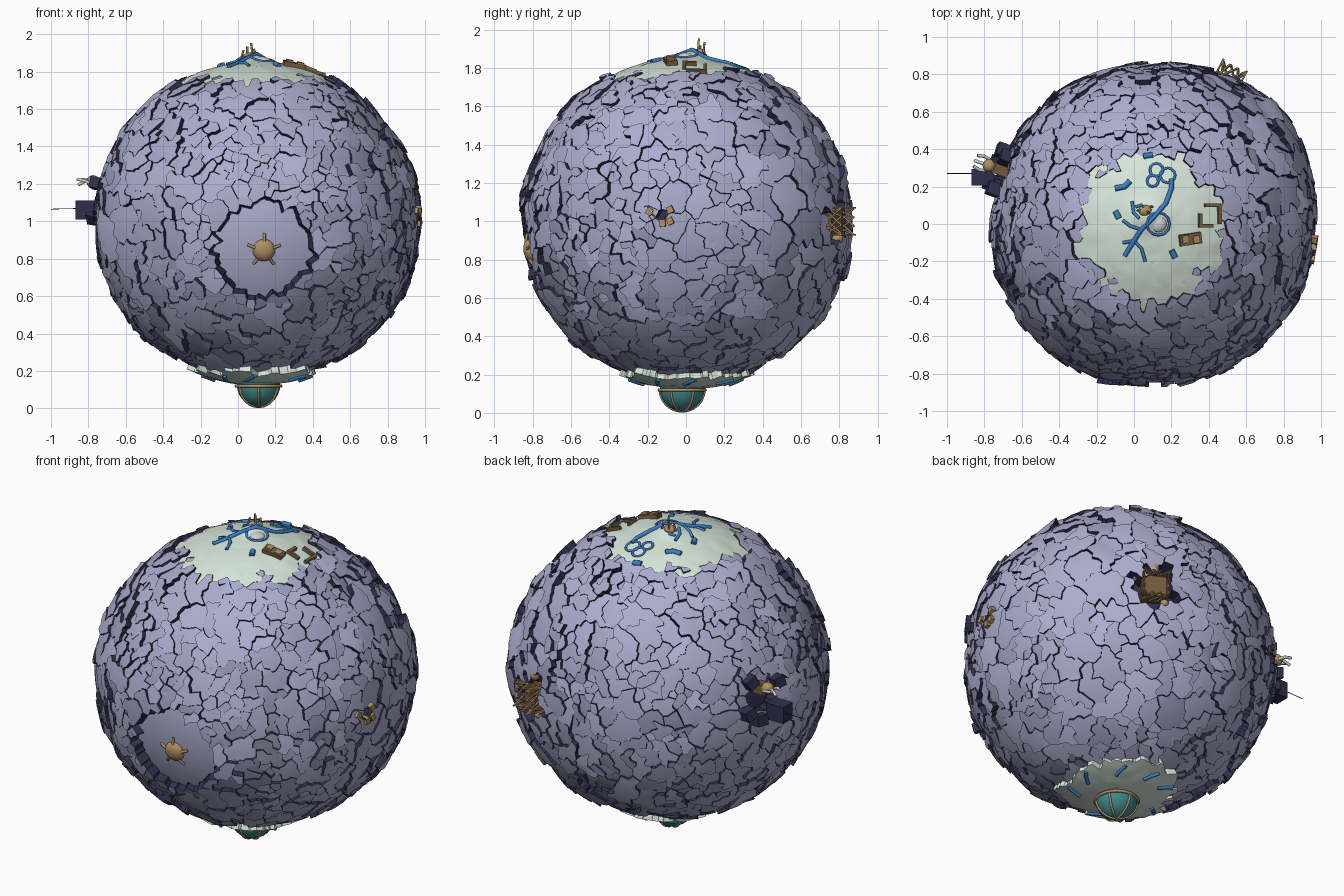
import bpy, bmesh, math, random
from mathutils import Vector, Matrix, kdtree, noise

random.seed(7)
if "Cube" in bpy.data.objects:
    bpy.data.objects.remove(bpy.data.objects["Cube"])

CENTRE = Vector((0.1, 0, 1.0))
R = 0.856


def material(name, rgb):
    m = bpy.data.materials.new(name)
    m.use_nodes = True
    m.diffuse_color = (*rgb, 1)
    m.node_tree.nodes["Principled BSDF"].inputs["Base Color"].default_value = (*rgb, 1)
    return m


ROCK = material("lavender rock", (0.41, 0.42, 0.62))
NAVY = material("dark navy rock", (0.03, 0.028, 0.075))
ICE = material("pale green ice", (0.67, 0.78, 0.69))
BLUE = material("river blue", (0.04, 0.22, 0.58))
GOLD = material("gold brown", (0.44, 0.28, 0.13))
BRONZE = material("dark bronze", (0.18, 0.11, 0.05))
TEAL = material("teal glass", (0.05, 0.25, 0.26))
WHITE = material("grey white", (0.6, 0.63, 0.6))


def add_mesh(name, bm, mats):
    me = bpy.data.meshes.new(name)
    bm.to_mesh(me)
    bm.free()
    for m in mats:
        me.materials.append(m)
    ob = bpy.data.objects.new(name, me)
    bpy.context.collection.objects.link(ob)
    return ob


def smooth(ob, angle=35):
    bpy.ops.object.select_all(action='DESELECT')
    ob.select_set(True)
    bpy.context.view_layer.objects.active = ob
    bpy.ops.object.shade_smooth_by_angle(angle=math.radians(angle))


def frame(d, r):
    """Local frame on the ground: z outward, y up (or back, on the caps)."""
    d = Vector(d).normalized()
    up = Vector((0, 1, 0)) if abs(d.z) > 0.7 else Vector((0, 0, 1))
    x = up.cross(d).normalized()
    return Matrix.Translation(CENTRE + d * r) @ Matrix((x, d.cross(x), d)).transposed().to_4x4()


def box(name, mat, M, loc, size, turn=0):
    bm = bmesh.new()
    T = M @ Matrix.Translation(loc) @ Matrix.Rotation(turn, 4, 'Z') @ Matrix.Diagonal((*size, 1))
    bmesh.ops.create_cube(bm, size=1, matrix=T)
    add_mesh(name, bm, [mat])


def ball(name, mat, M, size):
    bm = bmesh.new()
    bmesh.ops.create_uvsphere(bm, u_segments=24, v_segments=14, radius=1,
                              matrix=M @ Matrix.Diagonal((*size, 1)))
    smooth(add_mesh(name, bm, [mat]))


def tube(name, mat, paths, radius, M=Matrix(), closed=False):
    cu = bpy.data.curves.new(name, 'CURVE')
    cu.dimensions = '3D'
    cu.bevel_depth = radius
    cu.bevel_resolution = 1
    cu.use_fill_caps = True
    for pts in paths:
        sp = cu.splines.new('POLY')
        sp.points.add(len(pts) - 1)
        sp.use_cyclic_u = closed
        for p, co in zip(sp.points, pts):
            p.co = (*(M @ Vector(co)), 1)
    cu.materials.append(mat)
    bpy.context.collection.objects.link(bpy.data.objects.new(name, cu))


def circle(x, y, r, n=12, z=0):
    return [(x + r * math.cos(i * math.tau / n), y + r * math.sin(i * math.tau / n), z) for i in range(n)]


# Regions of the ground
CRATER = Vector((0.04, -0.84, -0.16)).normalized()
TOP = Vector((-0.01, -0.02, 0.86)).normalized()
BOTTOM = Vector((0, -0.01, -1))
MOUND = Vector((-0.02, 0.04, 0.86)).normalized()
LATTICE = Vector((0.41, 0.79, 0.0)).normalized()
LEFT_POST = Vector((-0.87, 0.31, 0.15)).normalized()
RIGHT_POST = Vector((0.85, -0.13, 0.03)).normalized()


def ice_height(d):
    swell = 0.022 if d.z < 0 else 0.04 * math.exp(-(d.angle(MOUND) / 0.09) ** 2)
    return swell + 0.005 * noise.noise(d * 12)


def region(d):
    wobble = 0.08 * noise.noise(d * 7) + 0.07 * noise.noise(d * 19)
    if d.angle(TOP) < 0.46 + wobble:
        return "ice top"
    if d.angle(BOTTOM) < 0.37 + wobble:
        return "ice bottom"
    if d.angle(CRATER) < 0.31:
        return "crater"
    if d.angle(LATTICE) < 0.15 + wobble or d.angle(LEFT_POST) < 0.12 + wobble:
        return "hole"
    if d.angle(RIGHT_POST) < 0.04 + wobble * 0.5:
        return "hole"
    return None


# Spread cells over the sphere and group them into irregular plates
COUNT, PLATES = 5000, 800
hull = bmesh.new()
for i in range(COUNT):
    z = 1 - (2 * i + 1) / COUNT
    a = i * math.pi * (3 - math.sqrt(5))
    s = math.sqrt(1 - z * z)
    v = Vector((s * math.cos(a), s * math.sin(a), z)) + Vector([random.gauss(0, 0.017) for _ in range(3)])
    hull.verts.new(v.normalized())
bmesh.ops.convex_hull(hull, input=hull.verts[:])
hull.normal_update()
tree = kdtree.KDTree(PLATES)
for i in range(PLATES):
    tree.insert(Vector([random.gauss(0, 1) for _ in range(3)]).normalized(), i)
tree.balance()
plate = {v: region(v.co) or tree.find(v.co)[1] for v in hull.verts}
groups = {}
for v, key in plate.items():
    groups.setdefault(key, []).append(v)

# Raise every plate as its own slab with dark sides
bm = bmesh.new()
for key, cells in groups.items():
    if key == "hole":
        continue
    mid = sum((v.co for v in cells), Vector()).normalized()
    icy = key in ("ice top", "ice bottom")
    gap = 0.009 if key == "crater" else 0 if icy else random.choice((0.0008, 0.0012, 0.0024))
    lift = random.uniform(-0.01, 0.012) + (0.012 if random.random() < 0.12 else 0)
    lift += 0.012 * max(0, mid.x - 0.7) / 0.3
    # The body bulges along one diagonal and narrows at the foot
    bulge = 2 * mid.x * mid.y
    lift += (0.05 if mid.x > 0 else 0.026) * max(0, bulge) + 0.01 * max(0, -bulge)
    lift -= 0.015 if mid.z < -0.8 else 0
    if 0.3 < mid.angle(CRATER) < 0.42:
        lift += 0.008
    tilt = Vector([random.gauss(0, 0.08) for _ in range(3)])
    top, base = {}, {}

    def radius(d):
        if key == "crater":
            return R - 0.028
        if icy:
            return R - 0.002 + ice_height(d)
        return R + lift + max(-0.015, min(0.015, tilt.dot(d - mid)))

    def corner(f):
        if f not in top:
            d = f.normal if f.normal.dot(f.verts[0].co) > 0 else -f.normal
            r = radius(d)
            if len({plate[w] for w in f.verts}) > 1:
                d = (d + (mid - d).normalized() * gap).normalized()
            top[f] = bm.verts.new(d * r)
            base[f] = bm.verts.new(d * 0.8)
        return top[f]

    for v in cells:
        side = v.co.orthogonal().normalized()
        other = v.co.cross(side)
        ring = sorted(v.link_faces, key=lambda f: math.atan2(
            f.calc_center_median().dot(other), f.calc_center_median().dot(side)))
        peak = bm.verts.new(v.co * radius(v.co))
        for fa, fb in zip(ring, ring[1:] + ring[:1]):
            a, b = corner(fa), corner(fb)
            face = bm.faces.new((peak, a, b))
            face.material_index = 2 if icy else 0
            shared = [w for w in fa.verts if w in fb.verts[:] and w != v]
            if shared and plate[shared[0]] != key:
                wall = bm.faces.new((a, base[fa], base[fb], b))
                wall.material_index = 2 if icy else 1
hull.free()
loose = [v for v in bm.verts if not v.link_faces]
bmesh.ops.delete(bm, geom=loose, context='VERTS')
bmesh.ops.translate(bm, verts=bm.verts, vec=CENTRE)
smooth(add_mesh("ground_plates", bm, [ROCK, NAVY, ICE]), 25)
ball("dark_core", NAVY, Matrix.Translation(CENTRE), (0.81, 0.81, 0.81))


# Rivers on the ice caps
def drape(pts, up=1):
    out = []
    for x, y, *_ in pts:
        p = Vector((x, y, 0)) - Vector((CENTRE.x, CENTRE.y, 0))
        d = Vector((p.x, p.y, up * math.sqrt(R * R - p.length_squared))).normalized()
        out.append(CENTRE + d * (R + ice_height(d)))
    return out


main = [(.2, .24), (.2, .19), (.17, .11), (.1, .03), (.04, -.03), (0, -.09), (-.05, -.17)]
branches = [[(.04, -.03), (-.02, -.01), (-.06, .02)], [(0, -.09), (.04, -.13), (.06, -.2)],
            [(0, -.09), (-.06, -.1)], [(.1, .03), (.04, .1), (.01, .09)], [(.03, .03), (0, .06), (-.01, .12)]]
ponds = [[(-.1, .19), (-.05, .2), (-.02, .23)], [(.05, .36), (.1, .37)], [(.2, -.14), (.22, -.18)],
         [(-.1, .07), (-.08, .03)]]
tube("main_river", BLUE, [drape(main)], 0.013)
tube("river_branches", BLUE, [drape(p) for p in branches], 0.009)
tube("ponds", BLUE, [drape(p) for p in ponds], 0.016)
loops = [circle(.13, .0, .06), circle(.12, .29, .035), circle(.18, .26, .04), circle(.1, .23, .03)]
tube("river_loops", BLUE, [drape(c) for c in loops], 0.007, closed=True)
low = []
for i in range(8):
    a = i * math.tau / 8 + random.uniform(-0.2, 0.2)
    low.append(drape([(.1 + r * math.cos(a + r * 3), r * math.sin(a + r * 3)) for r in (.22, .26, .29)], -1))
tube("lower_streams", BLUE, low, 0.011)

# Summit spires and ruins on the upper cap
M = frame((-.04, .07, .86), R + 0.025)
tube("summit_spires", GOLD, [[(x, y, 0), (x * .7, y, h)] for x, y, h in
     [(-.04, 0, .04), (-.01, .02, .06), (.02, -.01, .075), (.04, .02, .045)]], 0.006, M)
ball("summit_hut", GOLD, M, (.035, .03, .025))
ball("summit_shell", WHITE, frame((.03, 0, .86), R), (.045, .045, .025))
M = frame((.31, .03, .8), R)
for x, y, sx, sy in [(-.03, -.04, .08, .018), (-.06, -.01, .018, .07), (.05, .02, .018, .1), (.01, .07, .09, .018)]:
    box("ruin_wall", BRONZE, M, (x, y, .002), (sx, sy, .026))
M = frame((.2, -.08, .83), R)
box("ruin_block", BRONZE, M, (0, 0, .005), (.12, .06, .03), .15)
for x in (-.03, .03):
    box("ruin_roof", GOLD, M, (x, 0, .023), (.035, .04, .012), .15)

# Domed hut with legs in the crater
M = frame(CRATER, R - 0.028)
ball("crater_dome", GOLD, M, (.06, .06, .035))
spokes = [(math.cos(i * math.tau / 5 + .3), math.sin(i * math.tau / 5 + .3)) for i in range(5)]
tube("crater_legs", GOLD, [[(c * .05, s * .05, .015), (c * .092, s * .092, 0)] for c, s in spokes], .008, M)

# Lattice tower in the rear chasm
M = frame(LATTICE, 0.82)
bars = []
for k in range(4):
    T = Matrix.Rotation(k * math.pi / 2, 4, 'Z')
    for j in range(-1, 3):
        a = -.07 + .045 * j
        for p, q in (((a, .13), (a + .09, .02)), ((a + .09, .13), (a, .02))):
            ends = [(max(-.07, min(.07, x)), -.07, z) for x, z in (p, q)]
            bars.append([T @ Vector(e) for e in ends])
    bars.append([T @ Vector((-.07, -.07, 0)), T @ Vector((-.07, -.07, .14))])
tube("lattice_tower", GOLD, bars, .005, M)
box("tower_core", BRONZE, M, (0, 0, .03), (.13, .13, .08))
ball("tower_upper_hut", GOLD, M @ Matrix.Translation((0, .13, .04)), (.03, .035, .03))
ball("tower_lower_hut", GOLD, M @ Matrix.Translation((.06, -.09, .04)), (.025, .025, .03))
box("chasm_ice", ICE, M, (-.09, .1, .02), (.05, .08, .03))

# Pronged station on the right-hand flank
M = frame(LEFT_POST, 0.87)
for x, y, turn in [(-.1, -.08, .3), (.08, -.12, .8), (.11, .06, .2), (-.07, .1, .5), (-.03, -.13, 0)]:
    box("flank_block", NAVY, M, (x, y, 0), (.07, .06, .1), turn)
box("antenna_base", NAVY, Matrix(), (-.81, .25, 1.06), (.12, .09, .1))
box("station_body", BRONZE, M, (0, .05, .02), (.06, .06, .1))
ball("station_head", GOLD, M @ Matrix.Translation((0, .06, .08)), (.035, .035, .035))
tube("station_prongs", WHITE, [[(x, .05, .08), (x * 1.3, .06, .12), (x, .03 + abs(x), .16)]
     for x in (-.03, 0, .03)], .009, M)
tube("antenna", NAVY, [[(-.8, .27, 1.07), (-1, .27, 1.065)]], .002)

# Small posts on the opposite flank
M = frame(RIGHT_POST, 0.83)
for x, y in [(-.06, .02), (.05, .03), (.01, -.04), (.05, -.03)]:
    box("flank_post", GOLD, M, (x, y, .025), (.032, .036, .06), x * 9)
tube("flank_rail", BRONZE, [[(-.06, .02, .05), (.01, -.04, .05), (.05, .03, .05)]], .005, M)

# Glass dome under the lower cap
M = Matrix.Translation((.11, -.02, .125))
ball("glass_dome", TEAL, M, (.116, .116, .117))
ribs = []
for k in range(3):
    T = M @ Matrix.Rotation(k * math.pi / 3 + math.pi / 2, 4, 'Z')
    ribs.append([T @ Vector((.118 * math.cos(t * math.pi / 12), 0, -.118 * math.sin(t * math.pi / 12)))
                 for t in range(13)])
tube("dome_ribs", GOLD, ribs, .007)
tube("dome_rim", GOLD, [circle(0, 0, .12, 32, -.006)], .009, M, True)
